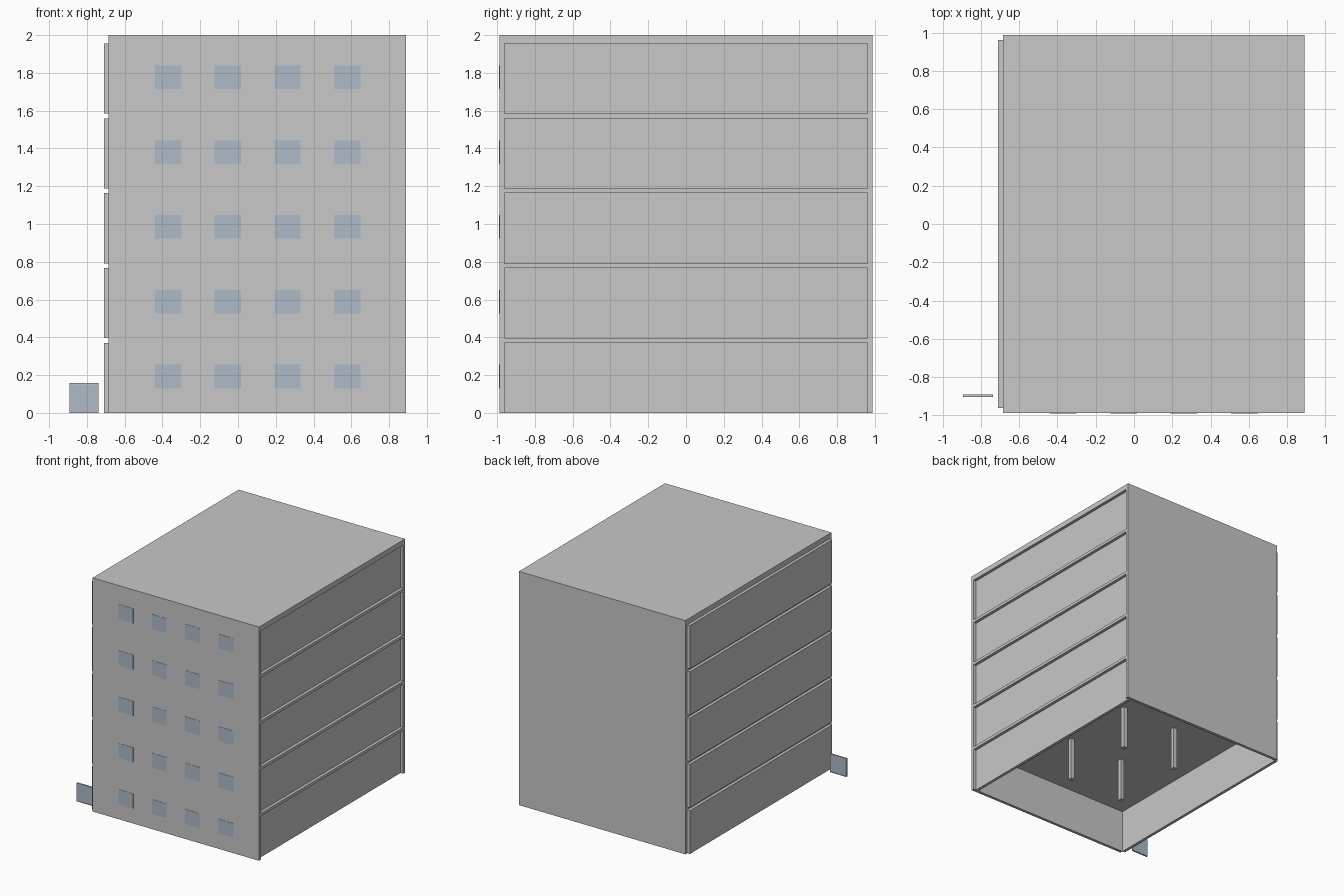
import bpy
import bmesh

if "Cube" in bpy.data.objects:
    bpy.data.objects.remove(bpy.data.objects["Cube"])


def material(name, rgb):
    m = bpy.data.materials.new(name)
    m.diffuse_color = (*rgb, 1.0)
    m.use_nodes = True
    m.node_tree.nodes["Principled BSDF"].inputs["Base Color"].default_value = m.diffuse_color
    return m


CONCRETE = material("concrete grey", (0.58, 0.58, 0.58))
GLASS = material("pale blue glass", (0.42, 0.495, 0.58))


def boxes(name, extents, mat):
    """One object made of axis-aligned boxes (x0, x1, y0, y1, z0, z1)."""
    bm = bmesh.new()
    for x0, x1, y0, y1, z0, z1 in extents:
        new = bmesh.ops.create_cube(bm, size=1.0)["verts"]
        for v in new:
            v.co = ((x0 + x1) / 2 + v.co.x * (x1 - x0),
                    (y0 + y1) / 2 + v.co.y * (y1 - y0),
                    (z0 + z1) / 2 + v.co.z * (z1 - z0))
    mesh = bpy.data.meshes.new(name)
    bm.to_mesh(mesh)
    bm.free()
    mesh.materials.append(mat)
    obj = bpy.data.objects.new(name, mesh)
    bpy.context.collection.objects.link(obj)
    return obj


X0, X1 = -0.685, 0.89      # building width
Y = 0.987                  # half depth
T = 0.025                  # wall and slab thickness
FLOORS, PITCH, ROOM = 5, 0.396, 0.371
YI = Y - T                 # inner half depth

# Front and back walls, full height
boxes("front_wall", [(X0, X1, -Y, -YI, 0, 2)], CONCRETE)
boxes("back_wall", [(X0, X1, YI, Y, 0, 2)], CONCRETE)

# Slabs between storeys, the last one thickened into the roof
for i in range(FLOORS):
    z = i * PITCH + ROOM
    top = 2.0 if i == FLOORS - 1 else z + T
    boxes("roof" if i == FLOORS - 1 else f"floor_slab_{i + 1}",
          [(X0, X1, -YI, YI, z, top)], CONCRETE)

# Side panels: proud of the slabs on the left, recessed on the right
for side, x in (("left", X0 - T), ("right", X1 - 2 * T)):
    boxes(f"{side}_panels",
          [(x, x + T, -YI, YI, i * PITCH, i * PITCH + ROOM)
           for i in range(FLOORS)], CONCRETE)

# Columns in the open ground storey
CX, H = 0.12, 0.018
boxes("columns",
      [(CX + sx * 0.263 - H, CX + sx * 0.263 + H,
        sy * 0.333 - H, sy * 0.333 + H, 0, ROOM)
       for sx in (-1, 1) for sy in (-1, 1)], CONCRETE)

# Window panes on the front wall
boxes("windows",
      [(-0.44 + c * 0.316, -0.30 + c * 0.316, -Y - 0.002, -Y + 0.004,
        0.13 + r * PITCH, 0.255 + r * PITCH)
       for c in range(4) for r in range(FLOORS)], GLASS)

# Free-standing framed pane beside the building
PX0, PX1, PZ, F = -0.893, -0.738, 0.157, 0.006
PY0, PY1 = -0.905, -0.891
boxes("pane_frame",
      [(PX0, PX0 + F, PY0, PY1, 0, PZ), (PX1 - F, PX1, PY0, PY1, 0, PZ),
       (PX0 + F, PX1 - F, PY0, PY1, 0, F),
       (PX0 + F, PX1 - F, PY0, PY1, PZ - F, PZ)], CONCRETE)
boxes("pane_glass",
      [(PX0 + F, PX1 - F, PY0 + 0.002, PY1 - 0.002, F, PZ - F)], GLASS)
